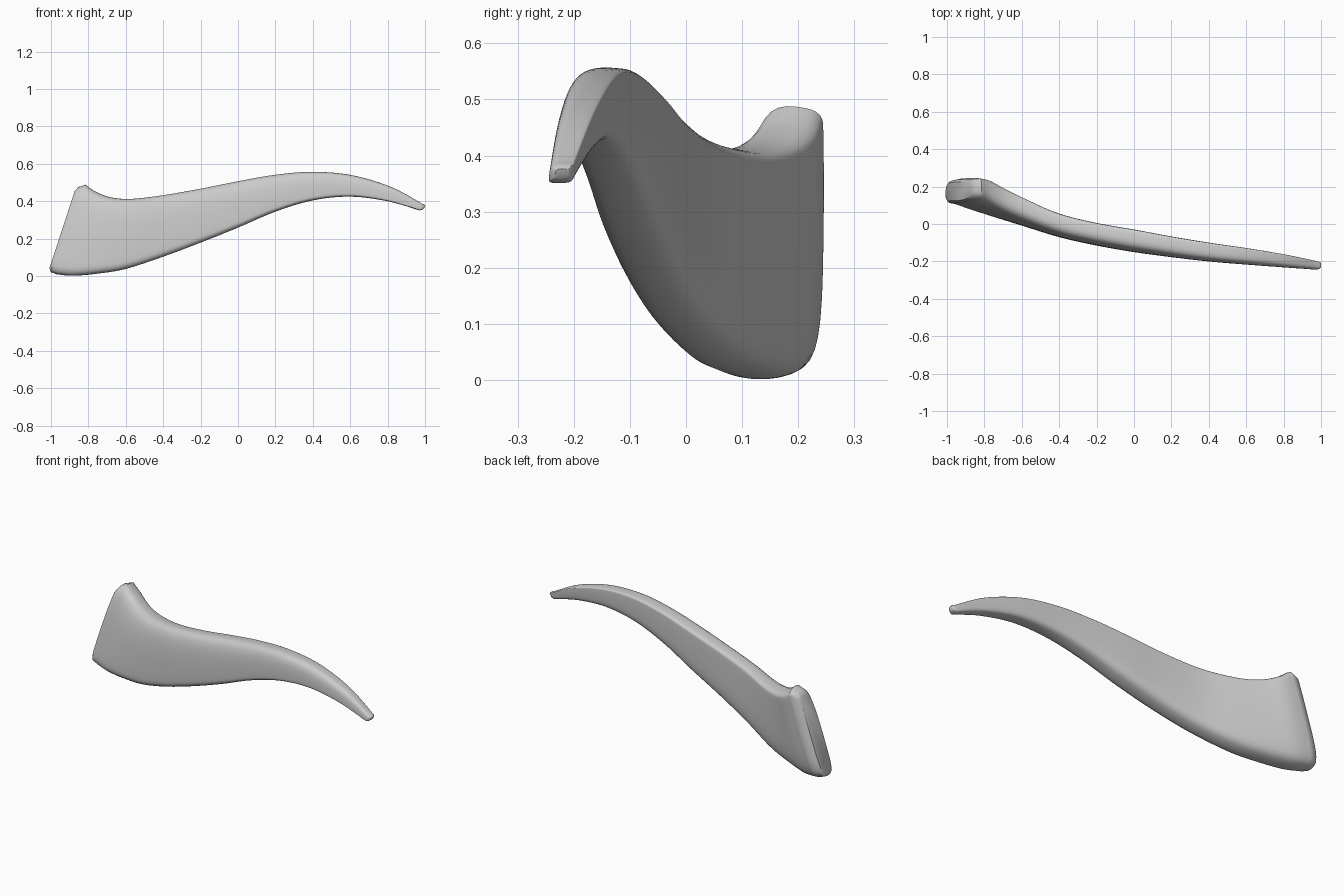
import bpy
import bmesh
from mathutils import Vector

cube = bpy.data.objects.get("Cube")
if cube:
    bpy.data.objects.remove(cube, do_unlink=True)

# Ribs of the blade: bottom x, z; top x, z; front y, back y
RIBS = [
    (-0.97, 0.012, -0.815, 0.485, 0.105, 0.245),
    (-0.88, 0.004, -0.76, 0.447, 0.075, 0.23),
    (-0.75, 0.015, -0.68, 0.418, 0.035, 0.185),
    (-0.60, 0.04, -0.57, 0.41, -0.01, 0.13),
    (-0.40, 0.105, -0.40, 0.43, -0.07, 0.055),
    (-0.20, 0.18, -0.20, 0.465, -0.115, 0.005),
    (0.00, 0.26, 0.00, 0.505, -0.15, -0.03),
    (0.20, 0.345, 0.20, 0.54, -0.177, -0.067),
    (0.40, 0.405, 0.40, 0.556, -0.20, -0.10),
    (0.60, 0.425, 0.61, 0.538, -0.217, -0.13),
    (0.80, 0.40, 0.82, 0.475, -0.232, -0.165),
    (0.97, 0.351, 0.985, 0.386, -0.244, -0.20),
]

# Cross-section: u runs front to back, v runs bottom to top
SECTION = [
    (0, 0.16), (0.01, 0.5), (0.07, 0.76), (0.2, 0.93), (0.42, 1),
    (0.75, 1), (0.96, 0.97), (1, 0.88), (1, 0.5), (0.96, 0.2),
    (0.83, 0.05), (0.55, 0), (0.2, 0), (0.04, 0.05),
]


def spline(points, steps, closed=False):
    """Smooth curve through points of any dimension."""
    pts = [Vector(p) for p in points]
    n = len(pts)
    pick = (lambda i: pts[i % n]) if closed else (lambda i: pts[min(max(i, 0), n - 1)])
    out = []
    for i in range(n if closed else n - 1):
        a, b, c, d = (pick(i + k) for k in (-1, 0, 1, 2))
        for s in range(steps):
            t = s / steps
            out.append(b + (c - a) * (t / 2)
                       + (2 * a - 5 * b + 4 * c - d) * (t * t / 2)
                       + (3 * b - a - 3 * c + d) * (t ** 3 / 2))
    if not closed:
        out.append(pts[-1])
    return out


def ring(rib, section):
    xb, zb, xt, zt, yf, yb = rib
    return [Vector((xb + (xt - xb) * v, yf + (yb - yf) * u, zb + (zt - zb) * v))
            for u, v in section]


def inset(points, scale_y, scale_z, shift):
    """Shrunken copy of an end ring, pushed outward to round the end."""
    mid = sum(points, Vector()) / len(points)
    result = []
    for p in points:
        d = p - mid
        result.append(mid + Vector((d.x * scale_z, d.y * scale_y, d.z * scale_z))
                      + Vector((shift, 0, 0)))
    return result


# Loft the ribs, with rounded caps at both ends
section = spline(SECTION, 3, closed=True)
rings = [ring(rib, section) for rib in spline(RIBS, 6)]
root, tip = rings[0], rings[-1]
rings = ([inset(root, 0.72, 0.86, -0.048), inset(root, 0.9, 0.95, -0.035)] + rings
         + [inset(tip, 0.85, 0.8, 0.013), inset(tip, 0.5, 0.45, 0.02)])

bm = bmesh.new()
loops = [[bm.verts.new(p) for p in r] for r in rings]
count = len(section)
for a, b in zip(loops, loops[1:]):
    for i in range(count):
        j = (i + 1) % count
        bm.faces.new((a[i], a[j], b[j], b[i]))
bm.faces.new(loops[0])
bm.faces.new(loops[-1])
bmesh.ops.recalc_face_normals(bm, faces=bm.faces)

mesh = bpy.data.meshes.new("curved_blade")
bm.to_mesh(mesh)
bm.free()
blade = bpy.data.objects.new("curved_blade", mesh)
bpy.context.collection.objects.link(blade)

# Smooth shading with the root edge kept crisp
bpy.ops.object.select_all(action="DESELECT")
blade.select_set(True)
bpy.context.view_layer.objects.active = blade
bpy.ops.object.shade_smooth_by_angle(angle=0.7)
